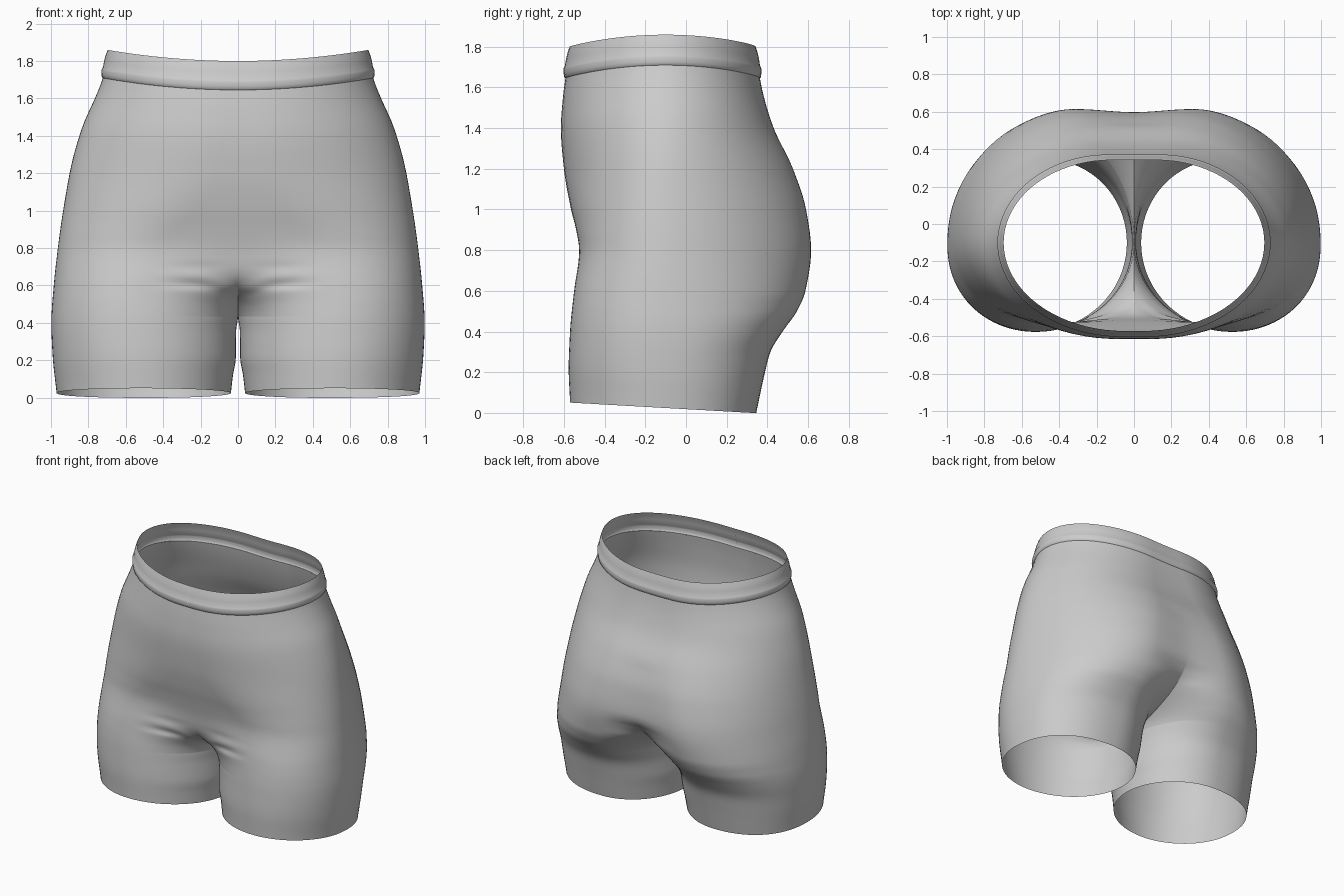
import bpy, bmesh
from math import sin, cos, pi, exp, sqrt

if "Cube" in bpy.data.objects:
    bpy.data.objects.remove(bpy.data.objects["Cube"])

# Profiles keyed by height: (z, value)
WIDTH = [(0, .97), (.2, .99), (.4, .998), (.6, .985), (.8, .963), (1, .935), (1.2, .895),
         (1.38, .835), (1.55, .757), (1.65, .722), (1.8, .695)]
FRONT = [(0, -.57), (.2, -.577), (.4, -.57), (.6, -.55), (.8, -.525), (.9, -.54), (1, -.565),
         (1.2, -.6), (1.4, -.615), (1.55, -.605), (1.65, -.592), (1.8, -.57)]
BACK = [(0, .345), (.2, .388), (.3, .415), (.4, .475), (.5, .545), (.6, .587), (.8, .615),
        (1, .59), (1.2, .525), (1.4, .43), (1.55, .383), (1.65, .362), (1.8, .34)]
FRONT_PEAK = [(0, .52), (.5, .53), (.7, .48), (.85, .4), (1, .25), (1.2, .12), (1.8, .05)]
BACK_PEAK = [(0, .47), (.4, .44), (.6, .38), (.8, .32), (1.1, .25), (1.4, .18), (1.8, .12)]
FRONT_SEAM = [(.43, -.1), (.44, -.15), (.46, -.2), (.5, -.275), (.55, -.365), (.6, -.445),
              (.65, -.485), (.7, -.503), (.8, -.518), (.9, -.54), (1, -.565)]
BACK_SEAM = [(.43, -.1), (.44, -.02), (.46, .06), (.5, .19), (.55, .32), (.6, .42),
             (.65, .49), (.7, .54), (.8, .598), (1, .58), (1.2, .523)]
INNER = [(0, .038), (.1, .027), (.2, .012), (.36, .010), (.43, 0), (.44, 0)]
SIDE_Y = [(0, -.12), (.6, -.11), (1.8, -.1)]
# Corner fullness (below 1 is squarer)
FRONT_POWER = [(0, 1), (.4, .95), (.9, .96), (1.3, 1.02), (1.8, 1)]
BACK_POWER = [(0, .88), (.3, .88), (.55, 1), (.8, 1.08), (1.2, 1.1), (1.5, 1.02), (1.8, 1)]
CROTCH_Y = -.1


def curve(keys, z):
    """Monotone smooth interpolation."""
    n = len(keys)
    if z <= keys[0][0]:
        return keys[0][1]
    if z >= keys[-1][0]:
        return keys[-1][1]
    d = [(keys[i + 1][1] - keys[i][1]) / (keys[i + 1][0] - keys[i][0]) for i in range(n - 1)]

    def slope(i):
        if i == 0 or i == n - 1:
            return d[0] if i == 0 else d[-1]
        a, b = d[i - 1], d[i]
        return 2 * a * b / (a + b) if a * b > 0 else 0
    i = max(k for k in range(n - 1) if keys[k][0] <= z)
    h = keys[i + 1][0] - keys[i][0]
    t = (z - keys[i][0]) / h
    return (keys[i][1] * (1 + 2 * t) * (1 - t) ** 2 + slope(i) * h * t * (1 - t) ** 2
            + keys[i + 1][1] * t * t * (3 - 2 * t) + slope(i + 1) * h * t * t * (t - 1))


def smooth(a, b, v):
    t = min(1, max(0, (v - a) / (b - a)))
    return t * t * (3 - 2 * t)


def outline(z, grow=0.0):
    """Half cross-section: front seam, around the outside, to the back seam."""
    X, yo, xin = curve(WIDTH, z), curve(SIDE_Y, z), curve(INNER, z)

    def quarter(Y, xp, seam, power):
        pts = []
        # inner thigh: ellipse cut off by the centre plane at the seam
        f0 = min(1, max(0, (seam - CROTCH_Y) / (Y - CROTCH_Y)))
        w = smooth(0, .15, abs(Y - seam))
        for i in range(18):
            s = sin(pi / 2 * (1 - i / 18))
            f = sqrt(max(0, 1 - s * s * (1 - f0 * f0)))
            flat = f0 + (1 - f0) * smooth(0, 1, 1 - s)
            pts.append((xp - (xp - xin) * s, CROTCH_Y + (Y - CROTCH_Y) * (w * f + (1 - w) * flat)))
        for i in range(21):
            t = pi / 2 * i / 20
            pts.append((xp + (X - xp) * max(0, sin(t)) ** power,
                        yo + (Y - yo) * max(0, cos(t)) ** power))
        return pts
    yf, yb = curve(FRONT, z), curve(BACK, z)
    sf = yf if z >= 1 else curve(FRONT_SEAM, z)
    sb = yb if z >= 1.2 else curve(BACK_SEAM, z)
    front = quarter(yf, curve(FRONT_PEAK, z), sf, curve(FRONT_POWER, z))
    back = quarter(yb, curve(BACK_PEAK, z), sb, curve(BACK_POWER, z))
    result = []
    for x, y in front + back[-2::-1]:
        # raised waist at the hips, tilted hems
        zz = z + .06 * (x / .7) ** 2 * smooth(1.0, 1.6, z)
        zz += (.024 - .026 * (y + .1) / .46) * (1 - smooth(0, .35, z))
        # groin folds, curving down toward the crotch
        if y < -.25:
            fx = exp(-((x - .22) / .14) ** 2)
            zc = z + .1 * exp(-x / .1)
            y += fx * .010 * exp(-((zc - .61) / .025) ** 2)
            y += fx * .004 * exp(-((z - .7) / .025) ** 2)
            y -= fx * .004 * exp(-((zc - .66) / .025) ** 2)
        result.append((x * (1 + grow / .72), y + (y + .1) * grow / .48, zz))
    return result


def loft(name, levels):
    bm = bmesh.new()
    rows = [[bm.verts.new(p) for p in outline(z, g)] for z, g in levels]
    for a, b in zip(rows, rows[1:]):
        for i in range(len(a) - 1):
            bm.faces.new((a[i], a[i + 1], b[i + 1], b[i]))
    bmesh.ops.remove_doubles(bm, verts=bm.verts, dist=.0002)
    bmesh.ops.recalc_face_normals(bm, faces=bm.faces)
    # outward-facing shell
    side = max(bm.faces, key=lambda f: f.calc_center_median().x)
    if side.normal.x < 0:
        bmesh.ops.reverse_faces(bm, faces=bm.faces)
    me = bpy.data.meshes.new(name)
    bm.to_mesh(me)
    bm.free()
    ob = bpy.data.objects.new(name, me)
    bpy.context.collection.objects.link(ob)
    mod = ob.modifiers.new("Mirror", 'MIRROR')
    mod.merge_threshold = .0005
    bpy.ops.object.select_all(action='DESELECT')
    ob.select_set(True)
    bpy.context.view_layer.objects.active = ob
    bpy.ops.object.shade_smooth_by_angle(angle=.9)
    return ob


# Body and legs
heights = [.43 * i / 15 for i in range(15)]
heights += [.43, .4325, .436, .44, .445, .452] + [.46 + .012 * i for i in range(24)]
heights += [.75 + .035 * i for i in range(26)] + [1.65]
loft("shorts_body", [(z, 0) for z in heights])

# Waistband with a raised lower lip
loft("waistband", [(1.645, 0), (1.65, .006), (1.665, .011), (1.685, .016), (1.695, .015),
                   (1.705, .011), (1.74, .011), (1.77, .008), (1.8, .002)])
